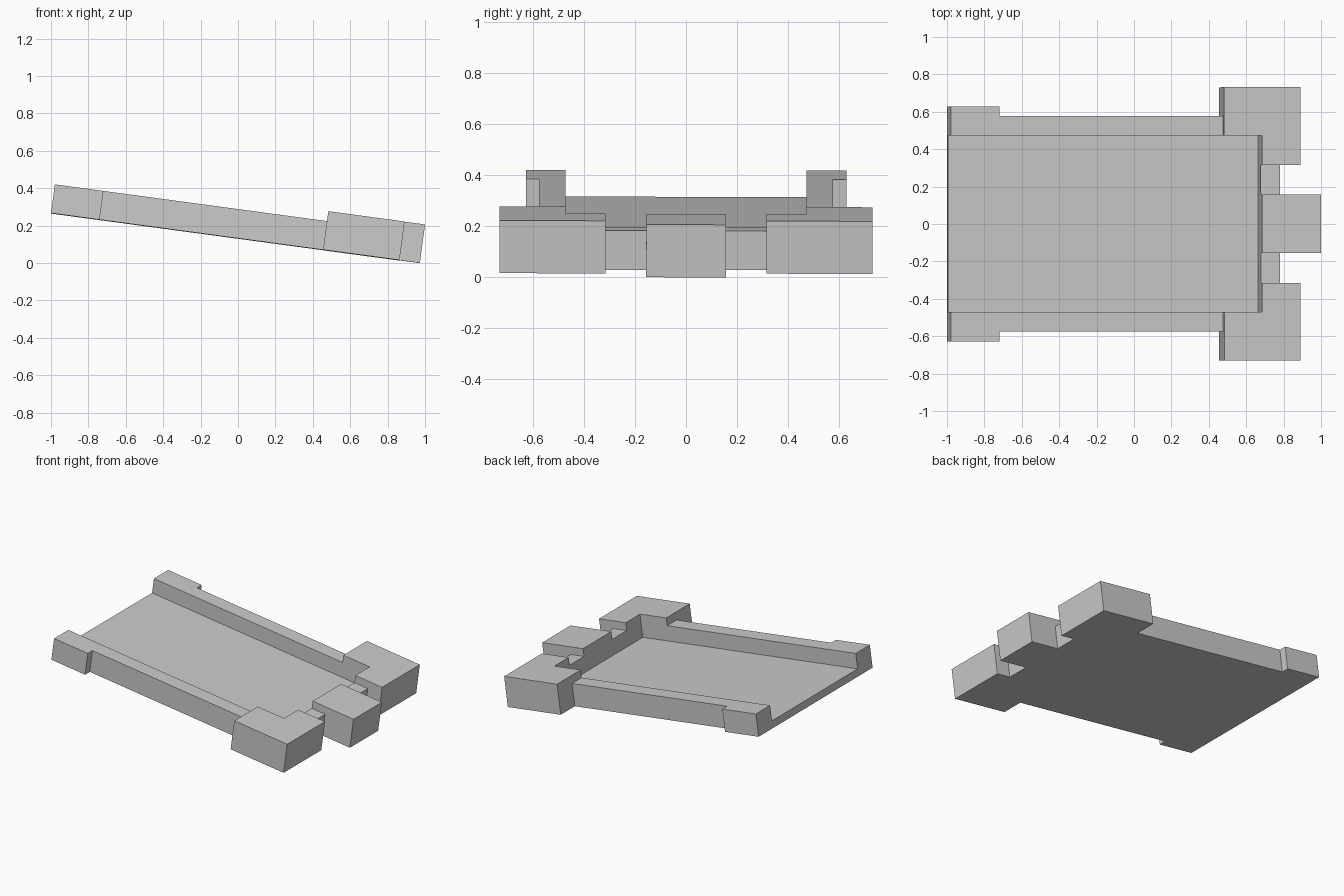
import bpy, bmesh
from mathutils import Matrix

if "Cube" in bpy.data.objects:
    bpy.data.objects.remove(bpy.data.objects["Cube"])

# The whole tray lies tilted: local x runs down the slope, local z is its normal
TILT = (Matrix.Translation((-1.0, 0, 0.266))
        @ Matrix.Rotation(0.134, 4, 'Y')
        @ Matrix.Rotation(-0.002, 4, 'X'))

FLOOR, RAIL, BLOCK = 0.05, 0.155, 0.208   # heights
WALL, END = 1.672, 1.99                   # inner end wall, tongue end


def slab(name, outline, height, mirror=False):
    """Extrude a flat outline upwards, optionally mirrored across y."""
    bm = bmesh.new()
    face = bm.faces.new([bm.verts.new((x, y, 0)) for x, y in outline])
    top = bmesh.ops.extrude_face_region(bm, geom=[face])
    verts = [v for v in top["geom"] if isinstance(v, bmesh.types.BMVert)]
    bmesh.ops.translate(bm, vec=(0, 0, height), verts=verts)
    bmesh.ops.recalc_face_normals(bm, faces=bm.faces)
    mesh = bpy.data.meshes.new(name)
    bm.to_mesh(mesh)
    bm.free()
    obj = bpy.data.objects.new(name, mesh)
    bpy.context.collection.objects.link(obj)
    obj.matrix_world = TILT
    if mirror:
        mod = obj.modifiers.new("mirror", 'MIRROR')
        mod.use_axis = (False, True, False)
        mod.use_mirror_merge = False
    return obj


def rect(x0, x1, y0, y1):
    return [(x0, y0), (x1, y0), (x1, y1), (x0, y1)]


# Thin floor, open at the raised end
slab("tray_floor", rect(0, WALL, -0.472, 0.472), FLOOR)

# Side rails with a wider tab at the raised end
slab("side_rails", [(0, 0.472), (1.468, 0.472), (1.468, 0.576),
                    (0.262, 0.576), (0.262, 0.628), (0, 0.628)], RAIL, True)

# L-shaped corner blocks at the low end
slab("corner_blocks", [(1.468, 0.472), (WALL, 0.472), (WALL, 0.315),
                       (1.88, 0.315), (1.88, 0.731), (1.468, 0.731)], BLOCK, True)

# Low bridges between the corner blocks and the tongue
slab("end_bridges", rect(WALL, 1.776, 0.156, 0.315), RAIL, True)

# Central projecting tongue
slab("centre_tongue", rect(WALL, END, -0.156, 0.156), BLOCK)
